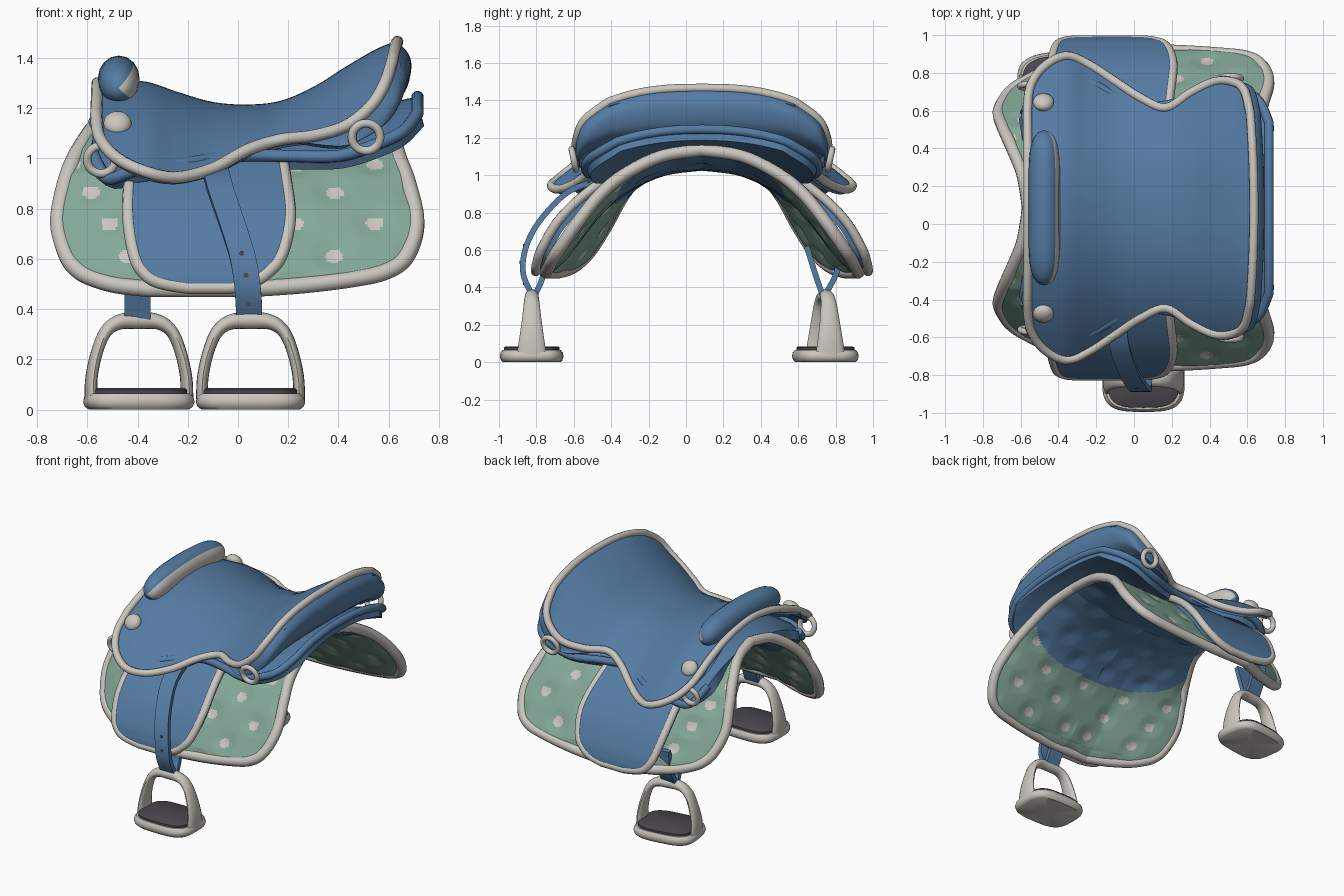
import bpy, bmesh
from math import sin, cos, pi, hypot, copysign, radians
from mathutils import Vector

if "Cube" in bpy.data.objects:
    bpy.data.objects.remove(bpy.data.objects["Cube"])

MID = 0.085            # the saddle's centre plane in y
made = []


def material(name, rgb):
    m = bpy.data.materials.new(name)
    m.use_nodes = True
    m.diffuse_color = (*rgb, 1)
    m.node_tree.nodes["Principled BSDF"].inputs["Base Color"].default_value = (*rgb, 1)
    return m


BLUE = material("blue leather", (0.09, 0.2, 0.37))
GREEN = material("sage green cloth", (0.23, 0.39, 0.31))
WHITE = material("warm white", (0.59, 0.56, 0.52))
DARK = material("dark rubber", (0.07, 0.065, 0.075))


def spline(pts, n):
    """Catmull-Rom resampling of tuples of any length."""
    out = []
    for i in range(len(pts) - 1):
        a, b, c, d = (pts[min(max(i + k, 0), len(pts) - 1)] for k in (-1, 0, 1, 2))
        for k in range(n):
            t = k / n
            out.append(tuple(q + 0.5 * t * (r - p + t * (2 * p - 5 * q + 4 * r - s + t * (3 * (q - r) + s - p)))
                             for p, q, r, s in zip(a, b, c, d)))
    return out + [tuple(pts[-1])]


def grid(name, rows, mats, rule=None, side=0, thick=0, offset=-1):
    """Skin a grid of points; side is 1 or -1 for open sheets facing out or in."""
    bm = bmesh.new()
    v = [[bm.verts.new(p) for p in r] for r in rows]
    for i in range(len(v) - 1):
        for j in range(len(v[0]) - 1):
            f = bm.faces.new((v[i][j], v[i + 1][j], v[i + 1][j + 1], v[i][j + 1]))
            f.material_index = rule(i, j) if rule else 0
    bmesh.ops.remove_doubles(bm, verts=bm.verts, dist=1e-5)
    bmesh.ops.recalc_face_normals(bm, faces=bm.faces)
    ref = Vector((0, MID, 0.3))
    if side and side * sum(f.normal.dot(f.calc_center_median() - ref) for f in bm.faces) < 0:
        bmesh.ops.reverse_faces(bm, faces=bm.faces)
    me = bpy.data.meshes.new(name)
    bm.to_mesh(me)
    bm.free()
    for m in mats:
        me.materials.append(m)
    ob = bpy.data.objects.new(name, me)
    bpy.context.collection.objects.link(ob)
    if thick:
        mod = ob.modifiers.new("thickness", "SOLIDIFY")
        mod.thickness, mod.offset = thick, offset
    made.append(ob)
    return ob


def tube(name, path, r, mat, closed=False):
    cu = bpy.data.curves.new(name, "CURVE")
    cu.dimensions = "3D"
    cu.bevel_depth, cu.bevel_resolution, cu.use_fill_caps = r, 3, True
    sp = cu.splines.new("POLY")
    sp.points.add(len(path) - 1)
    for p, q in zip(sp.points, path):
        p.co = (*q, 1)
    sp.use_cyclic_u = closed
    cu.materials.append(mat)
    ob = bpy.data.objects.new(name, cu)
    bpy.context.collection.objects.link(ob)
    made.append(ob)


def primitive(name, op, mat, loc, rot=(0, 0, 0), scale=(1, 1, 1), **kw):
    op(location=loc, rotation=rot, **kw)
    ob = bpy.context.object
    ob.name, ob.scale = name, scale
    ob.data.materials.append(mat)
    made.append(ob)


# Draped body shape: half width, height, and the front and rear limits of the pad
PAD = spline([(0, 1.135, -.56, .59), (.22, 1.1, -.59, .61), (.42, 1, -.65, .64), (.55, .89, -.69, .68),
              (.67, .74, -.715, .71), (.76, .61, -.68, .67), (.8, .55, -.63, .59), (.815, .52, -.57, .46),
              (.828, .495, -.48, .26), (.835, .48, -.35, .05)], 12)


def spread(x):
    return 1 - 0.26 * max(0, (-0.2 - x) / 0.54)


def spot(x, s):
    """Distance to the nearest spot of a slanted lattice."""
    wrap = lambda d, p: (d + p / 2) % p - p / 2
    ds = wrap(s - .655, .16)
    row = s - .655 - ds
    return hypot(ds, wrap(x + .59 - .45 * row if x < 0 else x - .38 - row, .32))


# Saddle pad: quilted outer sheet, padded lining, spots on both
NX = 140
arcs = [0]
for a, b in zip(PAD, PAD[1:]):
    arcs.append(arcs[-1] + hypot(b[0] - a[0], b[1] - a[1]))
order = [(1, i) for i in range(len(PAD) - 1, -1, -1)] + [(-1, i) for i in range(1, len(PAD))]


def pad_point(sgn, i, j, off):
    w, z, x0, x1 = PAD[i]
    a, b = PAD[max(i - 1, 0)], PAD[min(i + 1, len(PAD) - 1)]
    n = Vector((a[1] - b[1], b[0] - a[0])).normalized() if i else Vector((0, 1))
    u = abs(2 * j / NX - 1)
    x = x0 + (x1 - x0) * j / NX
    sag = .035 * max(0, (z - .8) / .33) * (1 - u * u)
    if off < 0:
        off -= .05 * (1 - u ** 4) * (1 - (arcs[i] / arcs[-1]) ** 12)
    if off:
        off -= copysign(.014, off) * max(0, 1 - spot(x, arcs[i]) / .09)
    return (x, MID + sgn * (w * spread(x) + n[0] * off), z - sag + n[1] * off)


def pad_rule(inner):
    def rule(r, j):
        i = order[r][1]
        if inner and PAD[i][1] > .91 + .13 * abs(2 * j / NX - 1) ** 3:
            return 2
        return 1 if spot(pad_point(1, i, j, 0)[0], arcs[i]) < .034 else 0
    return rule


for name, off in (("pad_outer", .025), ("pad_lining", -.025)):
    rows = [[pad_point(s, i, j, off) for j in range(NX + 1)] for s, i in order]
    grid(name, rows, [GREEN, WHITE, BLUE], pad_rule(off < 0), copysign(1, off))
edge = [[pad_point(s, i, j, 0) for s, i in order] for j in (0, NX)]
ends = [[pad_point(s, len(PAD) - 1, j, 0) for j in range(4, NX - 3, 4)] for s in (1, -1)]
tube("pad_binding", edge[0] + ends[1] + edge[1][::-1] + ends[0][::-1], .034, WHITE, True)

# Side flaps with a piped edge: half width, height, front and rear limits
FLAP = spline([(.36, 1.07, -.41, .16), (.61, .9, -.43, .19), (.765, .75, -.435, .205), (.855, .6, -.41, .17),
               (.88, .53, -.37, .11), (.887, .495, -.31, .05), (.888, .475, -.2, -.03)], 6)
for side, sgn in (("left", 1), ("right", -1)):
    rows = [[(x0 + (x1 - x0) * k / 12, MID + sgn * w, z + .01) for k in range(13)] for w, z, x0, x1 in FLAP]
    grid(side + "_flap", rows, [BLUE], side=1, thick=.07, offset=-.45)
    tube(side + "_flap_piping", [r[0] for r in rows] + rows[-1][1:-1] + [r[-1] for r in rows][::-1], .026, WHITE)

# Seat: ridge x, ridge z, then edge x, half width, z at each station
SEAT = spline([(-.56, 1.3, -.565, .5, 1.17), (-.53, 1.31, -.55, .64, 1.08), (-.47, 1.31, -.48, .745, 1),
               (-.36, 1.305, -.36, .805, .945), (-.24, 1.265, -.24, .76, .925), (-.1, 1.225, -.1, .67, .96),
               (.04, 1.215, .04, .58, 1.035), (.17, 1.23, .17, .53, 1.075), (.3, 1.285, .3, .61, 1.09),
               (.42, 1.36, .43, .67, 1.13), (.53, 1.425, .53, .665, 1.21), (.595, 1.455, .585, .62, 1.3),
               (.635, 1.465, .615, .5, 1.39)], 5)
NT = 40


def seat_row(i):
    cx, cz, ex, w, ez = SEAT[i]
    p = 1.8 + .9 * i / len(SEAT)
    ts = [k / NT * 2 - 1 for k in range(NT + 1)]
    return [(cx + (ex - cx) * t * t, MID + w * t, cz - (cz - ez) * abs(t) ** p) for t in ts]


seat = [seat_row(i) for i in range(len(SEAT))]
grid("seat", seat, [BLUE], side=1, thick=.04)
right_edge, left_edge = [r[0] for r in seat], [r[-1] for r in seat]
tube("seat_piping", right_edge + seat[-1][1:-1] + left_edge[::-1] + seat[0][::-1][1:-1], .024, WHITE, True)

# Back of the raised rear rim, shallower towards the sides
rim = [p for p in right_edge if p[0] > .2] + seat[-1][1:-1] + [p for p in left_edge if p[0] > .2][::-1]
back = []
for dx, dz in spline([(0, 0), (.045, -.05), (.055, -.11), (.03, -.2), (-.04, -.27)], 4):
    back.append([(x + dx * k, y, z + dz * k * (1 - .4 * min(1, abs(y - MID) / .66) ** 3))
                 for x, y, z in rim for k in [min(1, (x - .18) / .4) ** 1.5]])
grid("seat_back", back, [BLUE], side=1, thick=.02)

# Cushioned panel under the seat: x, ridge z, half width, edge z
PANEL = spline([(-.58, 1.14, .5, 1.02), (-.52, 1.16, .62, .92), (-.42, 1.17, .68, .95), (-.25, 1.16, .67, .975),
                (0, 1.14, .54, 1.01), (.2, 1.14, .55, 1.01), (.4, 1.18, .61, 1.01), (.56, 1.21, .62, 1.06),
                (.66, 1.235, .57, 1.11), (.715, 1.245, .45, 1.18)], 4)
rows = [[(x, MID + w * t / 12, zc - (zc - ze) * abs(t / 12) ** 2.3) for t in range(-12, 13)] for x, zc, w, ze in PANEL]
grid("under_panel", rows, [BLUE], side=1, thick=.06)
tube("panel_roll", [r[0] for r in rows] + rows[-1][1:-1] + [r[-1] for r in rows][::-1], .025, BLUE)

# Front roll with a pale strip along the face towards the seat
rows = []
for k in range(33):
    t = -cos(pi * k / 32)
    r = max(0, 1 - t ** 6) ** .5
    rows.append([(-.475 + .083 * r * cos(a * pi / 8), MID + .41 * t, 1.32 - .04 * t * t + .09 * r * sin(a * pi / 8))
                 for a in range(17)])
grid("front_roll", rows, [BLUE, WHITE], lambda i, a: int(a in (0, 1, 14, 15)))

# Buttons and rings on both sides
for side, s in (("left", 1), ("right", -1)):
    primitive(side + "_button", bpy.ops.mesh.primitive_uv_sphere_add, WHITE, (-.48, MID + s * .56, 1.14),
              (-s * radians(48), 0, 0), (.056, .056, .038), segments=24, ring_count=12)
    for part, x, y, z in (("front", -.545, .645, .995), ("rear", .51, .685, 1.085)):
        primitive(f"{side}_{part}_ring", bpy.ops.mesh.primitive_torus_add, WHITE, (x, MID + s * y, z),
                  (radians(90 - s * 12), 0, 0), major_radius=.056, minor_radius=.017)


# Stirrup straps
def strap(name, pts):
    path = spline([(x, MID + y, z) for x, y, z in pts], 6)
    grid(name, [[(x + d, y, z) for d in (-.052, -.03, 0, .03, .052)] for x, y, z in path], [BLUE],
         side=1, thick=.03, offset=0)
    return path


long = strap("right_strap", [(-.1, -.56, .97), (-.085, -.68, .93), (-.065, -.775, .86), (-.02, -.885, .73),
                             (.02, -.945, .6), (.04, -.955, .47), (.045, -.9, .345)])
strap("right_strap_loop", [(.045, -.9, .345), (.04, -.85, .46), (.02, -.85, .58)])
strap("left_strap", [(-.4, .65, .345), (-.4, .72, .48), (-.4, .74, .62)])
strap("left_strap_loop", [(-.4, .65, .345), (-.4, .61, .46), (-.4, .56, .62)])
for height in (.62, .53, .43):
    x, y, z = min(long, key=lambda p: abs(p[2] - height))
    primitive("strap_hole", bpy.ops.mesh.primitive_cylinder_add, DARK, (x, y - .014, z), (radians(90), 0, 0),
              radius=.01, depth=.008, vertices=12)


# Stirrups: footplate, tread and tapering bow
def slab(name, mat, levels):
    rows = []
    for z, k in levels:
        row = []
        for a in range(41):
            c, s = cos(a * pi / 20), sin(a * pi / 20)
            row.append((k * .218 * copysign(abs(c) ** .6, c), k * .17 * copysign(abs(s) ** .6, s), z))
        rows.append(row)
    return grid(name, rows, [mat])


def stirrup(side, x, y, yaw):
    half = [(.193, .04, .08, .024), (.19, .13, .066, .023), (.168, .23, .052, .023), (.133, .31, .043, .025),
            (.08, .348, .038, .03)]
    path = spline(half + [(0, .355, .036, .035)] + [(-p[0], *p[1:]) for p in half[::-1]], 5)
    rows = []
    for i, (px, pz, depth, thick) in enumerate(path):
        a, b = path[max(i - 1, 0)], path[min(i + 1, len(path) - 1)]
        n = Vector((a[1] - b[1], b[0] - a[0])).normalized()
        rows.append([(px + n[0] * thick * cos(q * pi / 8), depth * sin(q * pi / 8), pz + n[1] * thick * cos(q * pi / 8))
                     for q in range(17)])
    for ob in (grid(side + "_stirrup_bow", rows, [WHITE]),
               slab(side + "_stirrup_base", WHITE,
                    [(0, 0), (0, .9), (.012, .97), (.03, 1), (.05, .98), (.064, .92), (.064, 0)]),
               slab(side + "_stirrup_tread", DARK, [(.05, 0), (.05, .87), (.078, .87), (.085, .82), (.085, 0)])):
        ob.location, ob.rotation_euler = (x, y, 0), (0, 0, yaw)


stirrup("right", .05, -.825, 0)
stirrup("left", -.395, .745, radians(8))

# Finish: real meshes, smooth shading with sharp creases kept
bpy.ops.object.select_all(action="DESELECT")
for ob in made:
    ob.select_set(True)
bpy.context.view_layer.objects.active = made[0]
bpy.ops.object.convert(target="MESH")
bpy.ops.object.shade_smooth_by_angle(angle=radians(40))
